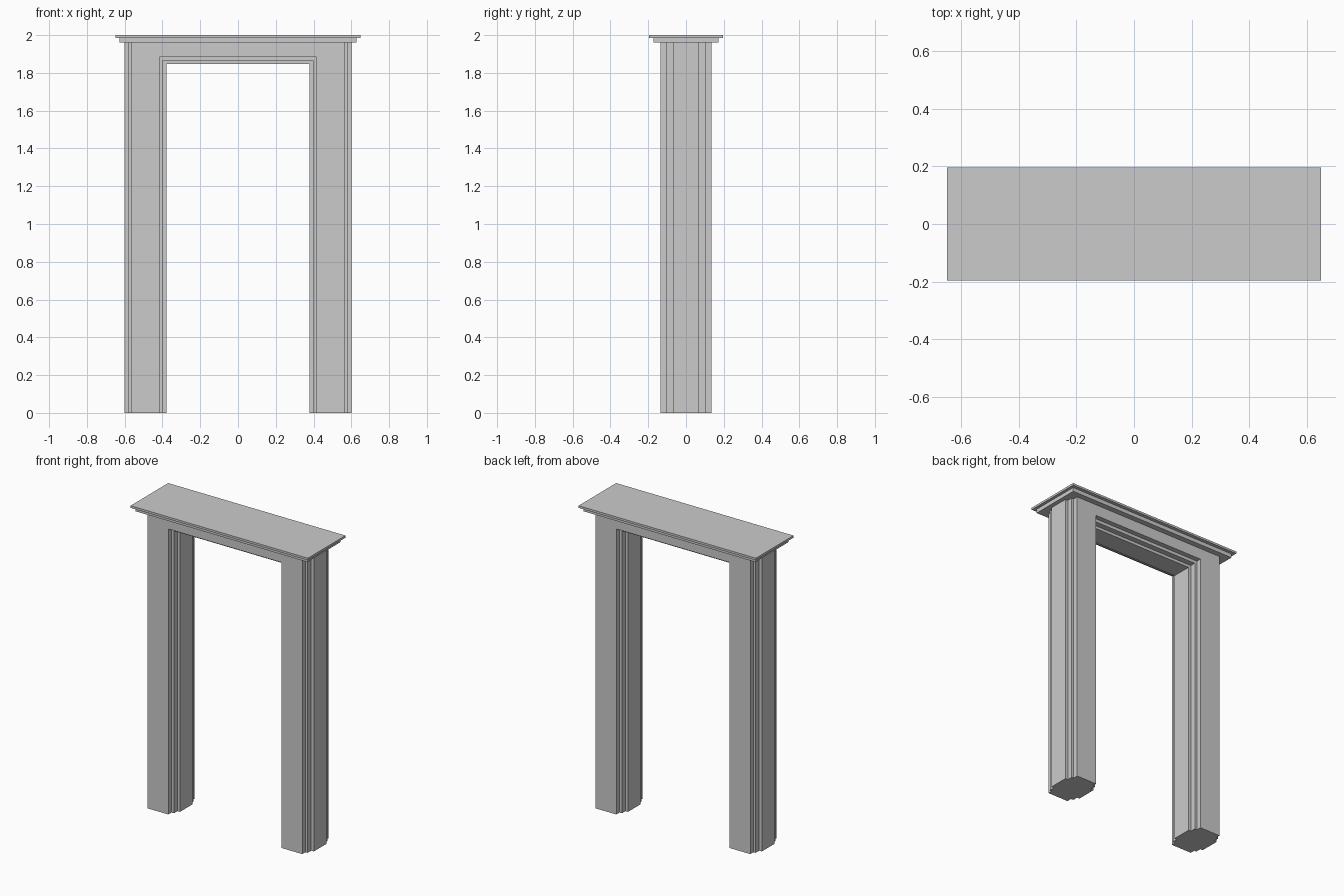
import bpy, bmesh

if "Cube" in bpy.data.objects:
    bpy.data.objects.remove(bpy.data.objects["Cube"])


def finish(bm, name):
    bmesh.ops.recalc_face_normals(bm, faces=bm.faces)
    mesh = bpy.data.meshes.new(name)
    bm.to_mesh(mesh)
    bm.free()
    obj = bpy.data.objects.new(name, mesh)
    bpy.context.collection.objects.link(obj)


def slab(name, half_x, half_y, z0, z1):
    bm = bmesh.new()
    bmesh.ops.create_cube(bm, size=1)
    for v in bm.verts:
        v.co.x *= 2 * half_x
        v.co.y *= 2 * half_y
        v.co.z = z1 if v.co.z > 0 else z0
    finish(bm, name)


# Door frame: stepped jamb section swept up, across the lintel and down
LINTEL_TOP = 1.96
# (half depth, inner x, inner head height, outer x), front step to middle step
STEPS = [(0.136, 0.414, 1.886, 0.565),
         (0.103, 0.396, 1.865, 0.581),
         (0.066, 0.378, 1.846, 0.600)]
inner, outer = [], []
for i, (y, xi, zi, xo) in enumerate(STEPS):
    if i:  # return face between two steps
        inner.append((STEPS[i - 1][1], -y, zi and STEPS[i - 1][2]))
        outer.append((STEPS[i - 1][3], -y, LINTEL_TOP))
    inner.append((xi, -y, zi))
    outer.append((xo, -y, LINTEL_TOP))
# Mirror the section front to back and close it
inner += [(x, -y, z) for x, y, z in reversed(inner)]
outer += [(x, -y, z) for x, y, z in reversed(outer)]
section = inner + outer[::-1]
n, n_in = len(section), len(inner)

bm = bmesh.new()
stations = [[bm.verts.new((side * x, y, z * up)) for x, y, z in section]
            for side, up in ((-1, 0), (-1, 1), (1, 1), (1, 0))]
for s in range(3):
    a, b = stations[s], stations[s + 1]
    for i in range(n):
        if s == 1 and n_in <= i < n - 1:
            continue  # the lintel's flat top is one face, added below
        j = (i + 1) % n
        bm.faces.new((a[i], a[j], b[j], b[i]))
bm.faces.new(stations[1][n_in:] + stations[2][n_in:][::-1])
bm.faces.new(stations[0])
bm.faces.new(stations[3])
finish(bm, "door_frame")

# Two-step cornice
slab("cornice_lower", 0.628, 0.173, LINTEL_TOP, 1.986)
slab("cornice_upper", 0.648, 0.196, 1.986, 2.0)
